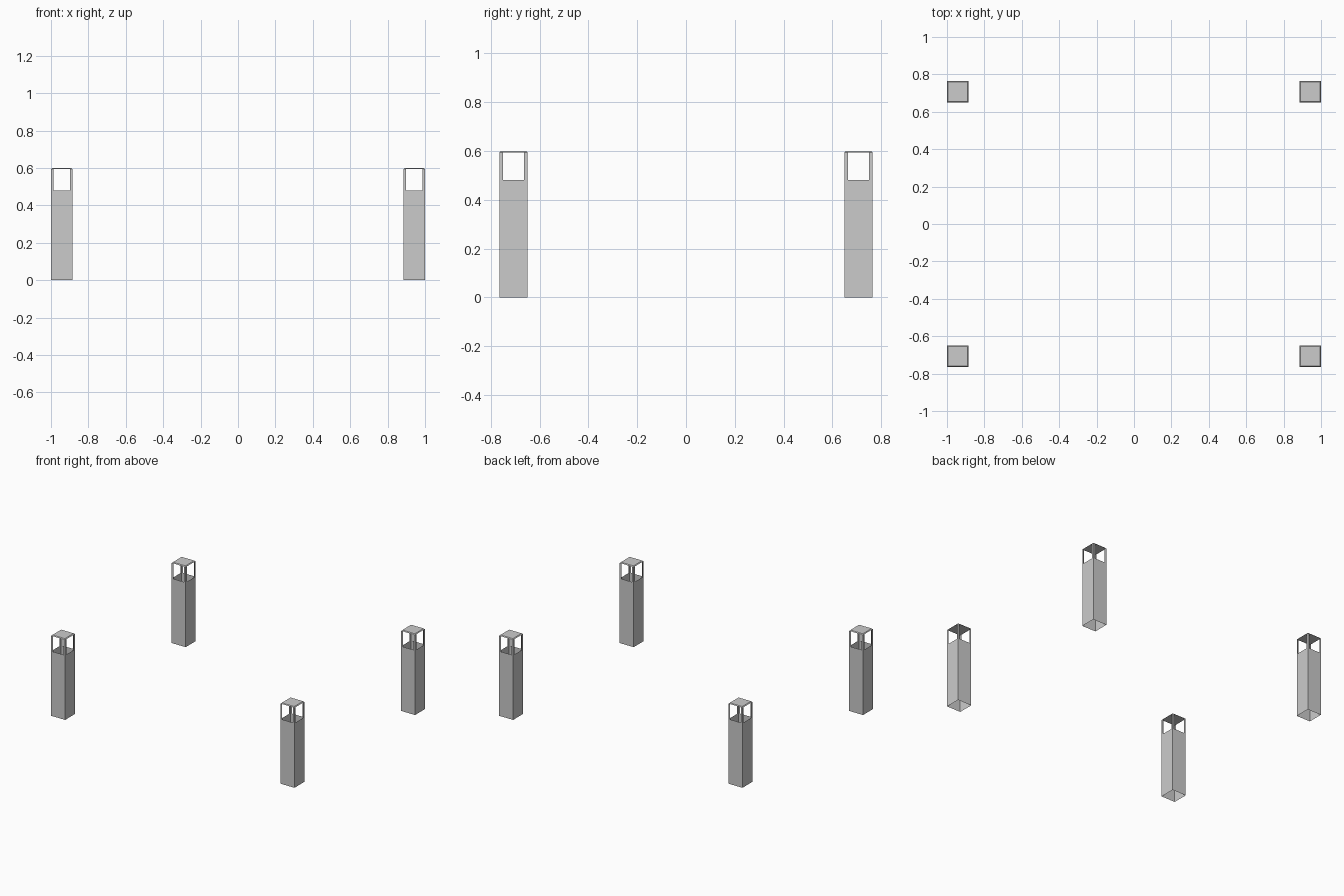
import bpy, bmesh
from mathutils import Matrix
from math import pi

if "Cube" in bpy.data.objects:
    bpy.data.objects.remove(bpy.data.objects["Cube"])

W = 0.115       # post width
H = 0.60        # full height
SILL = 0.48     # bottom of the openings
RAIL = 0.594    # top of the openings
FRAME = 0.014   # corner strip width
CH = 0.006      # cap chamfer


def make_object(name, bm, loc):
    bmesh.ops.remove_doubles(bm, verts=bm.verts, dist=1e-5)
    bmesh.ops.recalc_face_normals(bm, faces=bm.faces)
    me = bpy.data.meshes.new(name)
    bm.to_mesh(me)
    bm.free()
    ob = bpy.data.objects.new(name, me)
    ob.location = loc
    bpy.context.collection.objects.link(ob)
    return ob


def add_shell(name, loc):
    # Open sheet tube: each side is a panel plus two corner strips
    bm = bmesh.new()
    h = W / 2
    for i in range(4):
        rot = Matrix.Rotation(i * pi / 2, 4, 'Z')
        for x0, x1, z0, z1 in ((-h, h, 0, SILL),
                               (-h, -h + FRAME, SILL, RAIL),
                               (h - FRAME, h, SILL, RAIL)):
            pts = ((x0, z0), (x1, z0), (x1, z1), (x0, z1))
            bm.faces.new([bm.verts.new(rot @ Matrix.Translation((x, -h, z)).translation)
                          for x, z in pts])
    return make_object(name, bm, loc)


def add_cap(name, loc):
    # Thin chamfered lid
    bm = bmesh.new()
    def ring(r, z):
        return [bm.verts.new((sx * r, sy * r, z))
                for sx, sy in ((-1, -1), (1, -1), (1, 1), (-1, 1))]
    low, top = ring(W / 2, RAIL), ring(W / 2 - CH, H)
    for i in range(4):
        j = (i + 1) % 4
        bm.faces.new((low[i], low[j], top[j], top[i]))
    bm.faces.new(top)
    bm.faces.new(low[::-1])
    return make_object(name, bm, loc)


# Four identical bollards at the corners of a rectangle
for sx, side in ((-1, "left"), (1, "right")):
    for sy, end in ((-1, "front"), (1, "back")):
        loc = (sx * (1 - W / 2), sy * 0.7075, 0)
        add_shell(f"{end}_{side}_post_shell", loc)
        add_cap(f"{end}_{side}_post_cap", loc)
